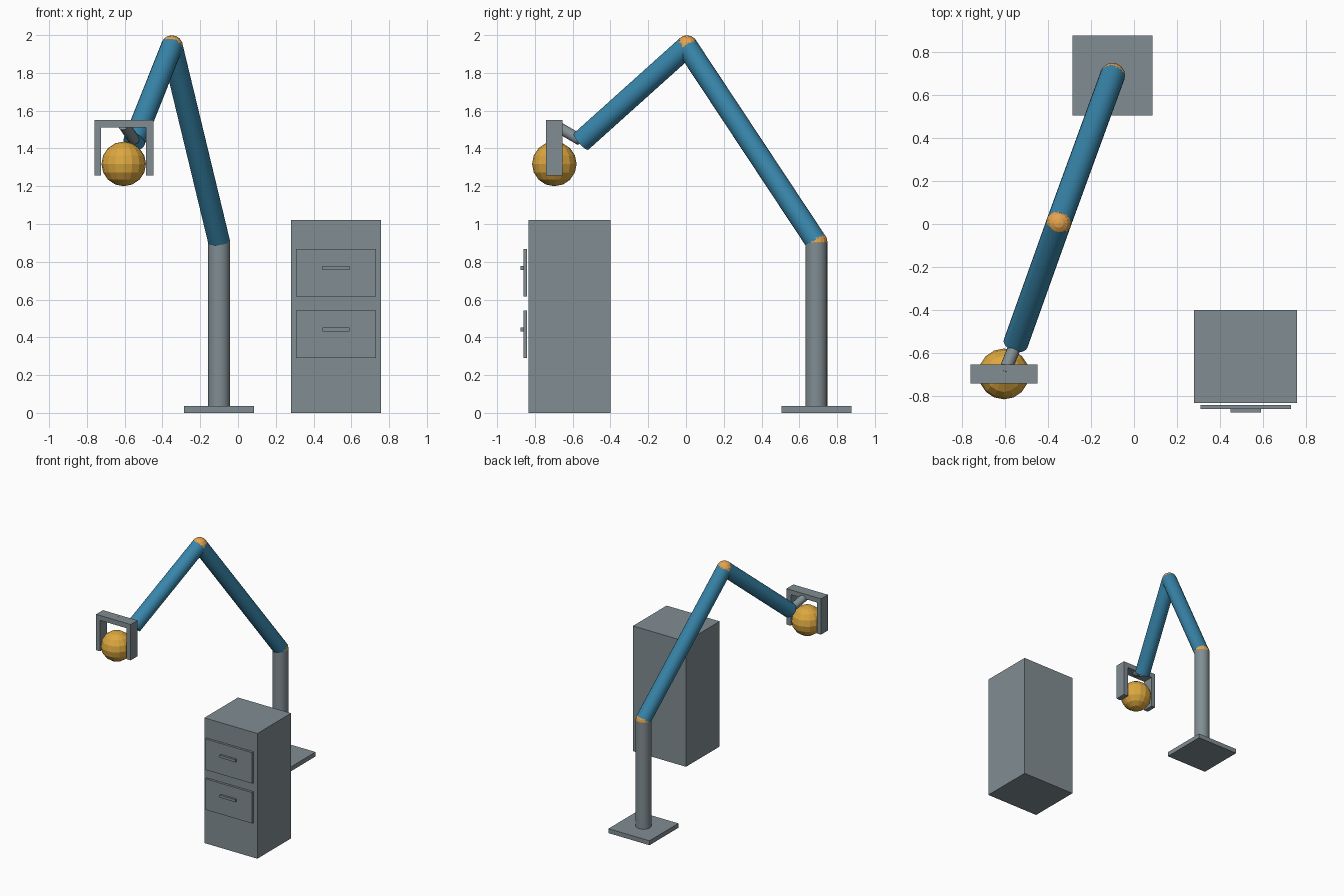
import bpy, math
from mathutils import Vector

if "Cube" in bpy.data.objects:
    bpy.data.objects.remove(bpy.data.objects["Cube"])


def material(name, rgb):
    m = bpy.data.materials.new(name)
    m.diffuse_color = (*rgb, 1)
    m.use_nodes = True
    m.node_tree.nodes["Principled BSDF"].inputs["Base Color"].default_value = m.diffuse_color
    return m


GREY = material("steel_grey", (0.22, 0.27, 0.29))
BLUE = material("arm_blue", (0.04, 0.24, 0.41))
ORANGE = material("joint_orange", (0.78, 0.37, 0.08))
GOLD = material("ball_gold", (0.72, 0.39, 0.05))


def finish(name, mat):
    ob = bpy.context.object
    ob.name = name
    ob.data.materials.append(mat)
    return ob


def box(name, x, y, z, mat=GREY):
    """Box from (low, high) ranges on each axis."""
    bpy.ops.mesh.primitive_cube_add(size=1, location=[sum(r) / 2 for r in (x, y, z)])
    ob = finish(name, mat)
    ob.scale = [r[1] - r[0] for r in (x, y, z)]
    bpy.ops.object.transform_apply(location=False, rotation=False, scale=True)


def tube(name, a, b, radius, mat, sides=24):
    """Capped cylinder between two points."""
    a, b = Vector(a), Vector(b)
    bpy.ops.mesh.primitive_cylinder_add(vertices=sides, radius=radius, depth=(b - a).length,
                                        location=(a + b) / 2)
    ob = finish(name, mat)
    ob.rotation_euler = (b - a).to_track_quat('Z', 'Y').to_euler()
    bpy.ops.object.shade_smooth_by_angle(angle=math.radians(30))


def ball(name, centre, radius, mat):
    bpy.ops.mesh.primitive_uv_sphere_add(segments=16, ring_count=8, radius=radius, location=centre)
    finish(name, mat)


# Arm: base, column, joints and links
shoulder = (-0.10, 0.69, 0.905)
elbow = (-0.35, 0.005, 1.94)
wrist = (-0.55, -0.555, 1.437)
R = 0.058
box("base_plate", (-0.285, 0.085), (0.505, 0.877), (0, 0.036))
tube("column", (-0.10, 0.69, 0.03), shoulder, R, GREY)
ball("shoulder_joint", shoulder, R + 0.001, ORANGE)
tube("upper_arm", shoulder, elbow, R, BLUE)
ball("elbow_joint", elbow, R + 0.001, ORANGE)
tube("forearm", elbow, wrist, R, BLUE)
tube("wrist_rod", (-0.55, -0.56, 1.445), (-0.605, -0.697, 1.525), 0.03, GREY, 16)

# Gripper: crossbar with two fingers, holding the ball
gy = (-0.741, -0.653)
box("gripper_bar", (-0.76, -0.448), gy, (1.51, 1.55))
for side, x in (("left", (-0.76, -0.724)), ("right", (-0.487, -0.448))):
    box(f"gripper_finger_{side}", x, gy, (1.258, 1.51))
ball("held_ball", (-0.605, -0.697, 1.318), 0.118, GOLD)

# Cabinet with two drawers
box("cabinet", (0.28, 0.758), (-0.833, -0.40), (0, 1.02))
for label, z in (("lower", 0.29), ("upper", 0.615)):
    box(f"drawer_front_{label}", (0.308, 0.73), (-0.861, -0.842), (z, z + 0.252))
    box(f"drawer_handle_{label}", (0.448, 0.59), (-0.877, -0.861), (z + 0.142, z + 0.163))
